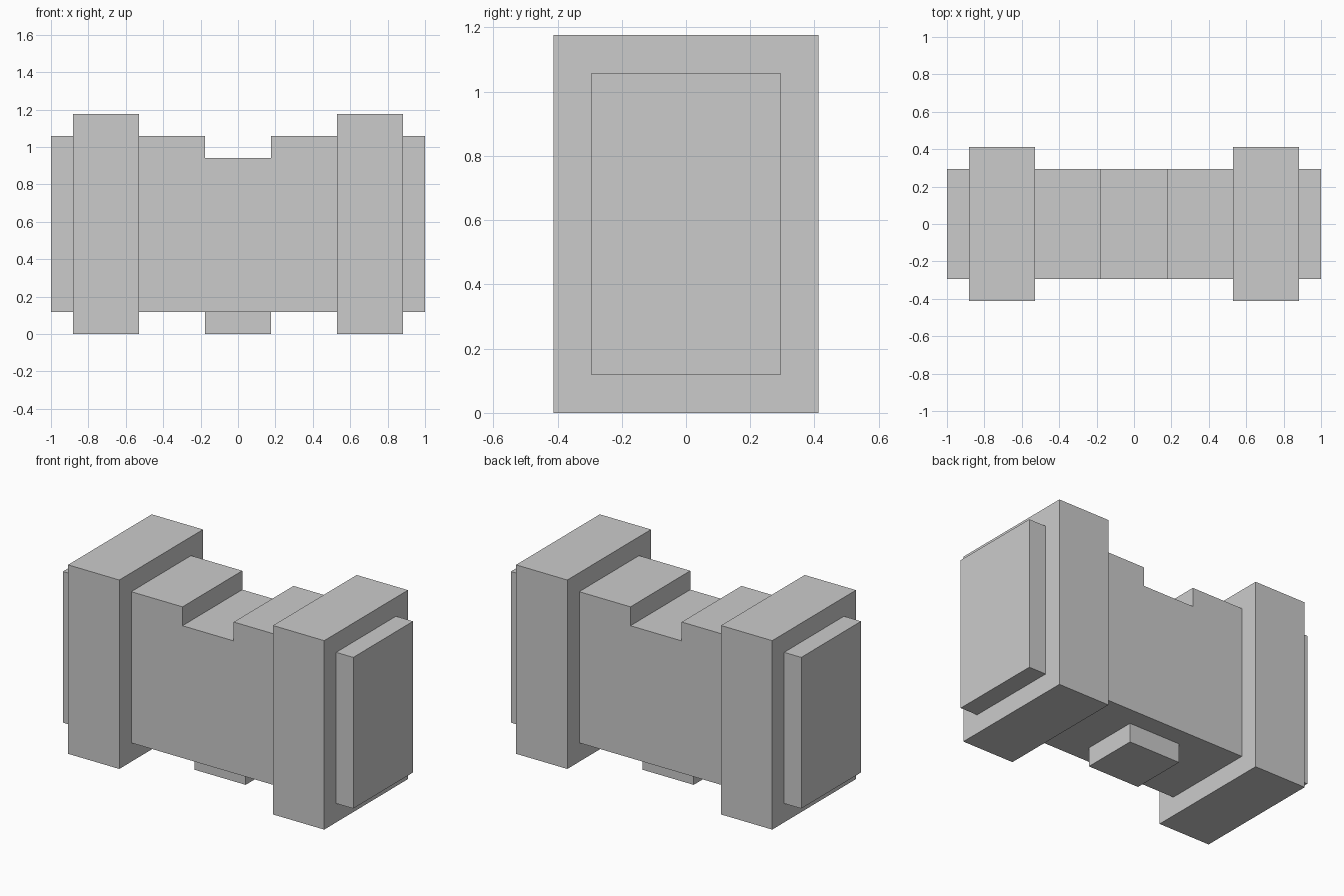
import bpy, bmesh

if "Cube" in bpy.data.objects:
    bpy.data.objects.remove(bpy.data.objects["Cube"])

U = 2 / 17  # module the whole model is laid out on


def extrude_profile(name, profile, half_depth):
    """Closed x/z profile extruded symmetrically along y."""
    bm = bmesh.new()
    face = bm.faces.new([bm.verts.new((x, -half_depth, z)) for x, z in profile])
    result = bmesh.ops.extrude_face_region(bm, geom=[face])
    moved = [g for g in result["geom"] if isinstance(g, bmesh.types.BMVert)]
    bmesh.ops.translate(bm, verts=moved, vec=(0, 2 * half_depth, 0))
    bmesh.ops.recalc_face_normals(bm, faces=bm.faces)
    mesh = bpy.data.meshes.new(name)
    bm.to_mesh(mesh)
    bm.free()
    obj = bpy.data.objects.new(name, mesh)
    bpy.context.collection.objects.link(obj)
    return obj


def box(name, x0, x1, z0, z1, half_depth):
    return extrude_profile(name, [(x0, z0), (x1, z0), (x1, z1), (x0, z1)], half_depth)


# Long core with a notch across the middle of its top
right_half = [(8.5, 1), (8.5, 9), (1.5, 9), (1.5, 8)]
outline = right_half + [(-x, z) for x, z in reversed(right_half)]
extrude_profile("core", [(x * U, z * U) for x, z in outline], 2.5 * U)

# Collars around both ends
for side, c in (("left", -6), ("right", 6)):
    box(side + "_collar", (c - 1.5) * U, (c + 1.5) * U, 0, 10 * U, 3.5 * U)

# Small square foot under the middle
box("foot", -1.5 * U, 1.5 * U, 0, U, 1.5 * U)
